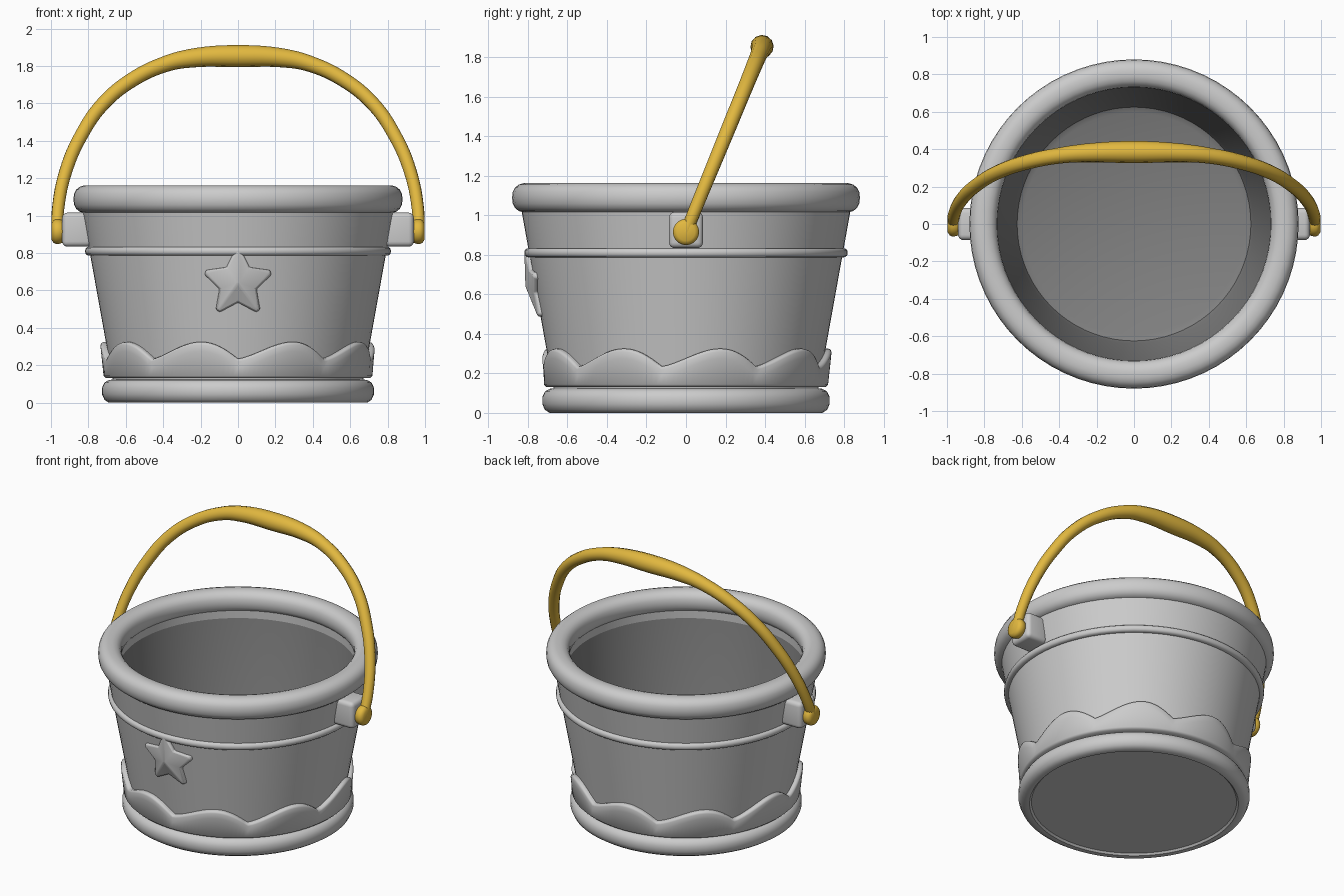
import bpy, bmesh
from math import sin, cos, pi, sqrt, radians, copysign

if "Cube" in bpy.data.objects:
    bpy.data.objects.remove(bpy.data.objects["Cube"])


def material(name, rgb):
    m = bpy.data.materials.new(name)
    m.use_nodes = True
    m.diffuse_color = (*rgb, 1)
    m.node_tree.nodes["Principled BSDF"].inputs["Base Color"].default_value = (*rgb, 1)
    return m


GREY = material("light grey", (0.6, 0.6, 0.6))
DARK = material("dark grey", (0.22, 0.22, 0.22))
YELLOW = material("golden yellow", (0.76, 0.48, 0.05))


def wall(z):
    """Outer radius of the tapered wall at a height."""
    return 0.648 + 0.18 * z


def smooth(ob, angle=40):
    bpy.ops.object.select_all(action="DESELECT")
    ob.select_set(True)
    bpy.context.view_layer.objects.active = ob
    bpy.ops.object.shade_smooth_by_angle(angle=radians(angle))


def finish(bm, name, mat, angle=40, normals=True):
    bmesh.ops.remove_doubles(bm, verts=bm.verts, dist=1e-5)
    if normals:
        bmesh.ops.recalc_face_normals(bm, faces=bm.faces)
    me = bpy.data.meshes.new(name)
    bm.to_mesh(me)
    bm.free()
    me.materials.append(mat)
    ob = bpy.data.objects.new(name, me)
    bpy.context.collection.objects.link(ob)
    smooth(ob, angle)
    return ob


def lathe(name, mat, profile, steps=72, closed=False, angle=40, normals=True):
    """Turn a profile about z; profile is a list or a function of the angle."""
    bm = bmesh.new()
    rings = []
    for i in range(steps):
        a = 2 * pi * i / steps
        pts = profile(a) if callable(profile) else profile
        rings.append([bm.verts.new((r * sin(a), -r * cos(a), z)) for r, z in pts])
    n = len(rings[0])
    for i in range(steps):
        p, q = rings[i], rings[(i + 1) % steps]
        for j in range(n if closed else n - 1):
            k = (j + 1) % n
            bm.faces.new((p[j], q[j], q[k], p[k]))
    bmesh.ops.dissolve_degenerate(bm, dist=1e-6, edges=bm.edges)
    return finish(bm, name, mat, angle, normals)


def oval(r, z, half_w, half_h, power=1.0, n=18):
    """Rounded cross-section; a power below one makes it squarer."""
    pt = lambda v: copysign(abs(v) ** power, v)
    return [(r + half_w * pt(cos(2 * pi * i / n)), z + half_h * pt(sin(2 * pi * i / n)))
            for i in range(n)]


# Bucket wall, interior and rings
lathe("outer_wall", GREY, [(wall(0.1), 0.1), (wall(0.8), 0.8), (wall(1.08), 1.08)], normals=False)
lathe("inner_lip", GREY, [(0.75, 1.09), (0.75, 0.98)], normals=False)
lathe("interior", DARK, [(0.75, 0.98), (0.64, 0.16), (0.625, 0.115), (0.595, 0.1), (0, 0.1)],
      normals=False)
lathe("rim", GREY, oval(0.805, 1.088, 0.075, 0.075, 0.85), closed=True)
lathe("upper_hoop", GREY, oval(0.79, 0.81, 0.028, 0.024, 0.8, 12), closed=True)
lathe("base", GREY, [(0, 0.012), (0.645, 0.012), (0.657, 0), (0.69, 0), (0.714, 0.016),
                     (0.727, 0.045), (0.727, 0.08), (0.714, 0.108), (0.69, 0.122), (0.66, 0.124)])


# Scalloped band with nine leaning waves
def scallop(a):
    t = (a * 9 / (2 * pi)) % 1.0
    if t > 0.9999:
        t = 0.0
    low, top = 0.132, 0.235 + 0.09 * sin(pi * t ** 1.36)
    body = [(low, 0.035), (low + 0.012, 0.045), (top - 0.05, 0.036), (top - 0.015, 0.033),
            (top - 0.004, 0.026), (top, 0.015), (top, -0.01)]
    return [(wall(low) - 0.01, low)] + [(wall(z) + d, z) for z, d in body]


lathe("scalloped_band", GREY, scallop, steps=180, angle=50)

# Raised star wrapped on the front wall
STAR_Z = 0.64


def star_point(bm, radius, a, depth):
    x, z = radius * sin(a), STAR_Z + radius * cos(a)
    return bm.verts.new((x, -sqrt(wall(z) ** 2 - x * x) - depth, z))


bm = bmesh.new()
centre = star_point(bm, 0, 0, 0.05)
front, back = [], []
for i in range(5):
    for offset, radius in ((-0.07, 0.182), (0.07, 0.182), (pi / 5, 0.102)):
        a = i * 2 * pi / 5 + offset
        front.append(star_point(bm, radius, a, 0.018))
        back.append(star_point(bm, radius + 0.005, a, -0.02))
ridge = [star_point(bm, 0.165, i * 2 * pi / 5, 0.026) for i in range(5)]
for i in range(15):
    k = (i + 1) % 15
    bm.faces.new((front[i], front[k], back[k], back[i]))
for i in range(5):
    left, right, notch = front[3 * i:3 * i + 3]
    after = front[(3 * i + 3) % 15]
    bm.faces.new((left, right, ridge[i]))
    bm.faces.new((right, notch, ridge[i]))
    bm.faces.new((ridge[i], notch, centre))
    bm.faces.new((notch, after, ridge[(i + 1) % 5]))
    bm.faces.new((notch, ridge[(i + 1) % 5], centre))
star = finish(bm, "star", GREY, 30)
bevel = star.modifiers.new("soft edges", "BEVEL")
bevel.width, bevel.segments, bevel.limit_method = 0.008, 2, "ANGLE"


# Handle lugs and pivots on both sides
def rounded_box(name, mat, centre, size, width):
    bm = bmesh.new()
    bmesh.ops.create_cube(bm, size=1)
    for v in bm.verts:
        v.co = [c + p * s for c, p, s in zip(centre, v.co, size)]
    bmesh.ops.bevel(bm, geom=bm.edges[:], offset=width, segments=4, profile=0.5, affect="EDGES")
    return finish(bm, name, mat, 35)


def pivot(name, side):
    """Rounded button turned about the x axis."""
    ob = lathe(name, YELLOW, [(0, -0.04), (0.045, -0.04), (0.06, -0.028), (0.066, -0.008),
                              (0.066, 0.008), (0.06, 0.02), (0.045, 0.03), (0, 0.03)], steps=32)
    ob.rotation_euler = (0, side * pi / 2, 0)
    ob.location = (side * 0.966, 0, 0.915)


for side, label in ((1, "left"), (-1, "right")):
    rounded_box(label + "_lug", GREY, (side * 0.86, 0, 0.925), (0.16, 0.172, 0.182), 0.028)
    pivot(label + "_pivot", side)

# Arched handle leaning back, thicker at the grip
half = [(0.966, 0.915, 0.032), (0.962, 1.035, 0.033), (0.92, 1.24, 0.035), (0.835, 1.435, 0.037),
        (0.72, 1.6, 0.038), (0.56, 1.73, 0.04), (0.39, 1.81, 0.043), (0.257, 1.841, 0.05)]
path = [(-x, z, r) for x, z, r in half] + [(0, 1.853, 0.059)] + half[::-1]
curve = bpy.data.curves.new("handle", "CURVE")
curve.dimensions = "3D"
curve.bevel_depth, curve.bevel_resolution = 1.0, 4
curve.resolution_u, curve.use_fill_caps = 6, True
spline = curve.splines.new("BEZIER")
spline.radius_interpolation = "CARDINAL"
spline.bezier_points.add(len(path) - 1)
for p, (x, z, r) in zip(spline.bezier_points, path):
    p.co = (x, (z - 0.915) * 0.41, z)
    p.radius = r
    p.handle_left_type = p.handle_right_type = "AUTO"
curve.materials.append(YELLOW)
handle = bpy.data.objects.new("handle", curve)
bpy.context.collection.objects.link(handle)
bpy.ops.object.select_all(action="DESELECT")
handle.select_set(True)
bpy.context.view_layer.objects.active = handle
bpy.ops.object.convert(target="MESH")
smooth(bpy.context.view_layer.objects.active)
